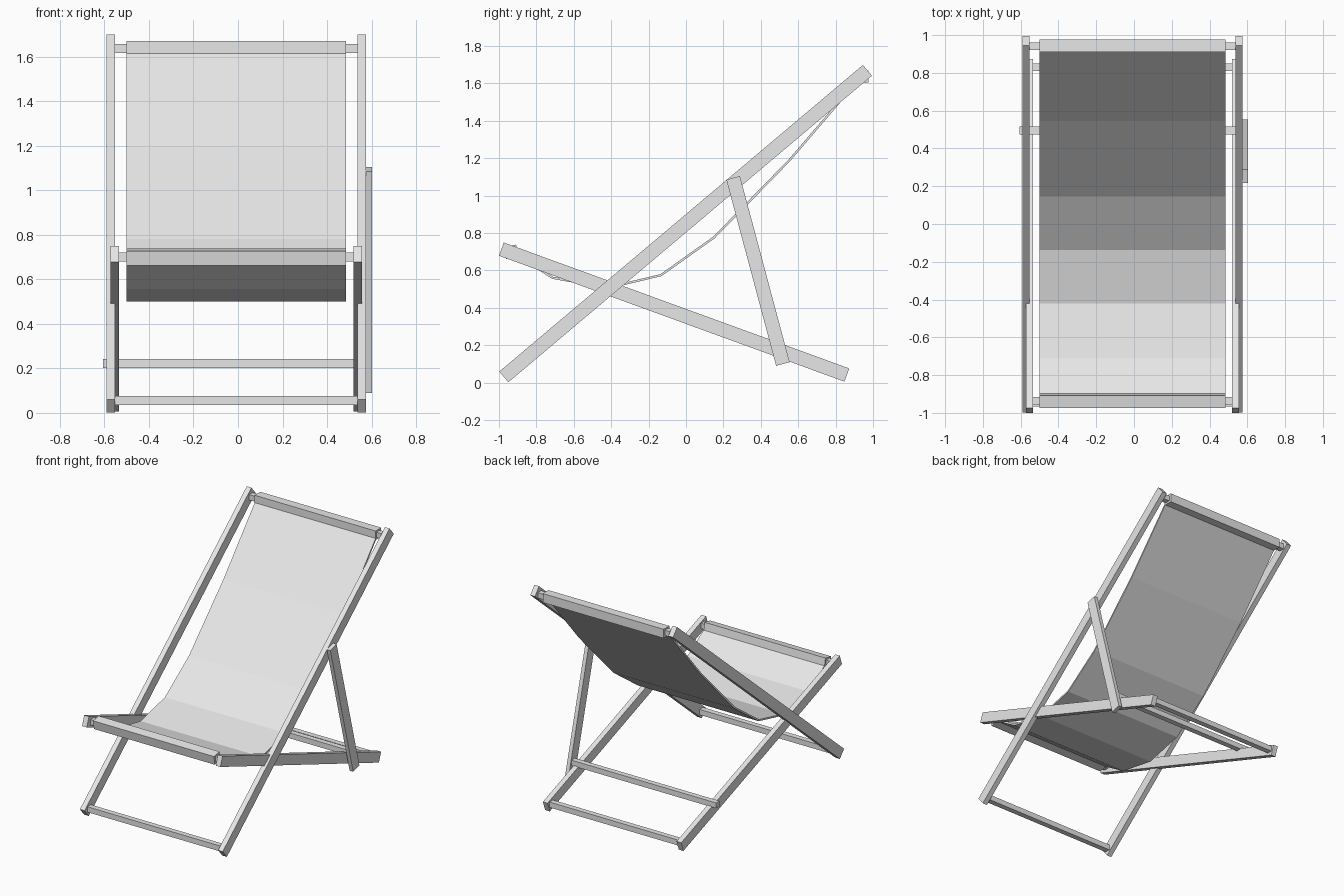
import bpy
import bmesh
import math
from mathutils import Matrix, Vector

old = bpy.data.objects.get("Cube")
if old:
    bpy.data.objects.remove(old, do_unlink=True)

MID = -0.008      # x of the frame's middle
RAIL = 0.075      # rail depth
BAR = 0.04        # crossbar thickness

grey = bpy.data.materials.new("plain_grey")
grey.use_nodes = True
grey.diffuse_color = (0.8, 0.8, 0.8, 1)
grey.node_tree.nodes["Principled BSDF"].inputs["Base Color"].default_value = (0.8, 0.8, 0.8, 1)


def finish(name, bm):
    mesh = bpy.data.meshes.new(name)
    bmesh.ops.recalc_face_normals(bm, faces=bm.faces)
    bm.to_mesh(mesh)
    bm.free()
    mesh.materials.append(grey)
    obj = bpy.data.objects.new(name, mesh)
    bpy.context.collection.objects.link(obj)
    return obj


def box(name, centre, size, tilt=0.0):
    """Box tilted about the x axis."""
    bm = bmesh.new()
    place = (Matrix.Translation(centre) @ Matrix.Rotation(tilt, 4, 'X')
             @ Matrix.Diagonal((*size, 1)))
    bmesh.ops.create_cube(bm, size=1, matrix=place)
    return finish(name, bm)


def beam(name, x, width, start, end):
    """Straight rail between two (y, z) points."""
    a, b = Vector(start), Vector(end)
    d, c = b - a, (a + b) / 2
    return box(name, (x, c.x, c.y), (width, d.length, RAIL), math.atan2(d.y, d.x))


# Side rails: outer pair carries the back, inner pair carries the seat
for side, s in (("left", 1), ("right", -1)):
    beam(f"back_rail_{side}", MID + s * 0.5635, 0.038, (-0.974, 0.031), (0.97, 1.67))
    beam(f"seat_rail_{side}", MID + s * 0.545, 0.038, (-0.987, 0.714), (0.86, 0.041))

# Single prop strut on the left side
beam("prop_strut", 0.588, 0.029, (0.252, 1.095), (0.518, 0.1))

# Crossbars: name, y, z, length
for name, y, z, length in (
        ("top_bar", 0.94, 1.637, 1.1),
        ("foot_bar", -0.945, 0.056, 1.1),
        ("seat_front_bar", -0.935, 0.7, 1.06),
        ("rear_bar", 0.83, 0.056, 1.06),
        ("prop_bar", 0.495, 0.222, 1.195)):
    box(name, (MID, y, z), (length, BAR, BAR))

# Fabric hems wrapped around the two end bars
CLOTH = 0.986
box("top_hem", (MID, 0.943, 1.637), (CLOTH, 0.066, 0.066))
box("seat_hem", (MID, -0.935, 0.7), (CLOTH, 0.066, 0.066), math.radians(10))

# Hanging fabric sling
path = [(0.915, 1.612), (0.551, 1.187), (0.15, 0.777), (-0.134, 0.575),
        (-0.42, 0.507), (-0.713, 0.561), (-0.9, 0.68)]
bm = bmesh.new()
rows = [[bm.verts.new((MID + s * CLOTH / 2, y, z)) for s in (-1, 1)] for y, z in path]
for p, q in zip(rows, rows[1:]):
    bm.faces.new((p[0], p[1], q[1], q[0]))
sling = finish("fabric_sling", bm)
thick = sling.modifiers.new("thickness", 'SOLIDIFY')
thick.thickness = 0.012
thick.offset = 0
